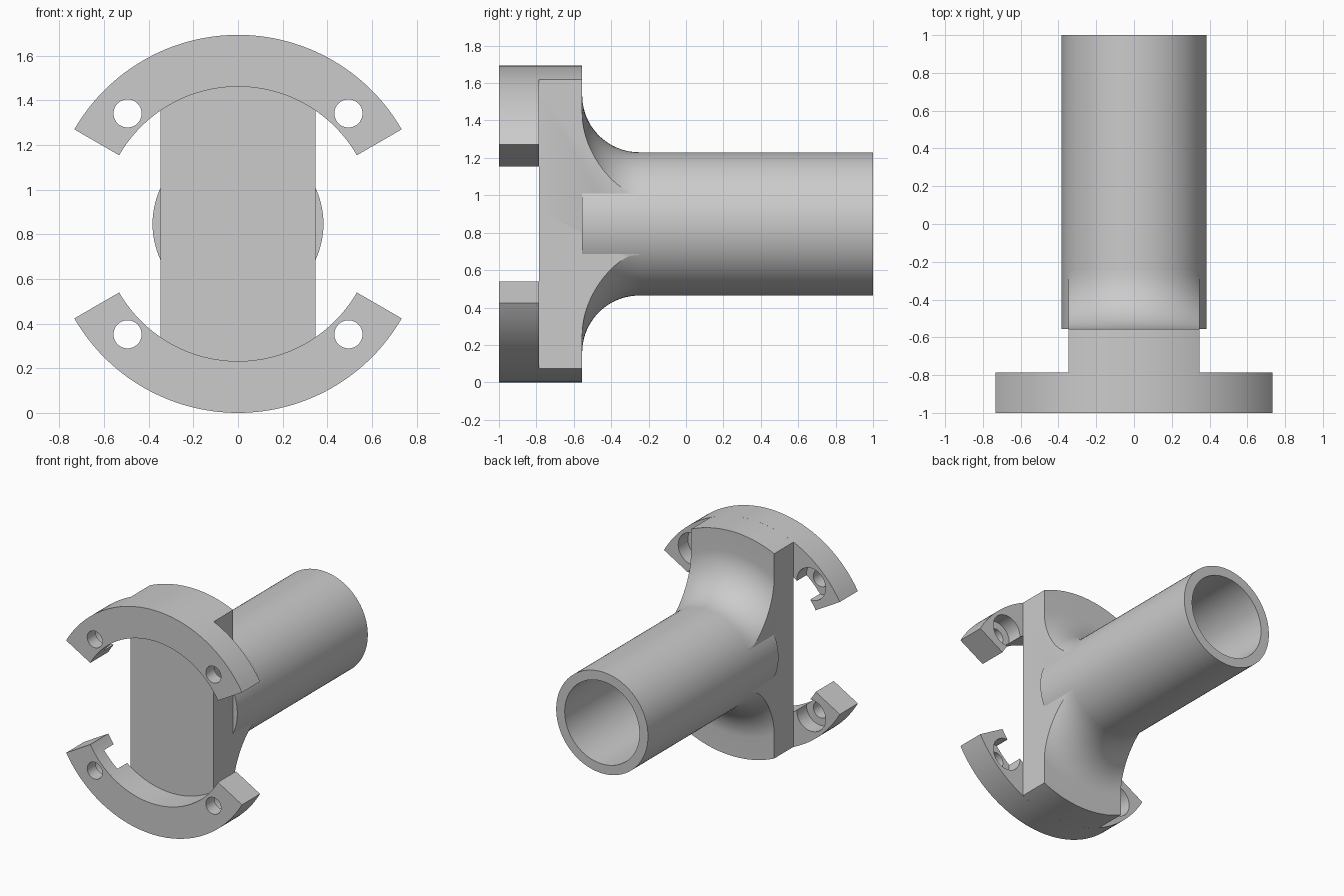
import bpy, bmesh
from math import sin, cos, pi, radians, sqrt
from mathutils import Vector, Matrix

if "Cube" in bpy.data.objects:
    bpy.data.objects.remove(bpy.data.objects["Cube"], do_unlink=True)

CZ = 0.847                       # height of the pipe axis
R_OUT, R_IN = 0.847, 0.615       # clamp arc radii
R_PIPE, R_BORE = 0.383, 0.312
FRONT, STEP, BACK = -1.0, -0.785, -0.555
HALF_W = 0.347                   # half width of the flange plate
FILLET = 0.305

grey = bpy.data.materials.new("grey")
grey.use_nodes = True
grey.diffuse_color = (0.6, 0.6, 0.6, 1)
grey.node_tree.nodes["Principled BSDF"].inputs["Base Color"].default_value = (0.6, 0.6, 0.6, 1)


def finish(bm, name):
    bmesh.ops.recalc_face_normals(bm, faces=bm.faces)
    mesh = bpy.data.meshes.new(name)
    bm.to_mesh(mesh)
    bm.free()
    obj = bpy.data.objects.new(name, mesh)
    bpy.context.collection.objects.link(obj)
    mesh.materials.append(grey)
    return obj


def activate(obj):
    bpy.ops.object.select_all(action='DESELECT')
    obj.select_set(True)
    bpy.context.view_layer.objects.active = obj


def smooth(obj):
    activate(obj)
    bpy.ops.object.shade_smooth_by_angle(angle=radians(30))


def revolve(profile, x=0, z=CZ, steps=96, closed=False):
    """Spin (radius, y) points about an axis parallel to y."""
    bm = bmesh.new()
    vs = [bm.verts.new((r, y, 0)) for r, y in profile]
    pairs = list(zip(vs, vs[1:])) + ([(vs[-1], vs[0])] if closed else [])
    edges = [bm.edges.new(p) for p in pairs]
    bmesh.ops.spin(bm, geom=vs + edges, cent=(0, 0, 0), axis=(0, 1, 0),
                   angle=2 * pi, steps=steps)
    bmesh.ops.remove_doubles(bm, verts=bm.verts, dist=1e-5)
    bmesh.ops.transform(bm, matrix=Matrix.Translation((x, 0, z)), verts=bm.verts)
    return bm


# Hollow pipe
pipe = finish(revolve([(R_PIPE, BACK), (R_PIPE, 1), (R_BORE, 1), (R_BORE, BACK)],
                      closed=True), "pipe")
smooth(pipe)

# Flange plate with a concave fillet, trimmed flat on both sides
end = BACK + FILLET
curve = [(R_PIPE + FILLET * (1 - sin(a)), end - FILLET * cos(a))
         for a in (i * pi / 40 for i in range(21))]
profile = [(0, STEP), (R_OUT, STEP), (R_OUT, BACK)] + curve
profile += [(0.34, end), (0.34, BACK), (0, BACK)]
bm = revolve(profile)
for side in (-1, 1):
    cut = bmesh.ops.bisect_plane(
        bm, geom=bm.verts[:] + bm.edges[:] + bm.faces[:], dist=1e-6,
        plane_co=(side * HALF_W, 0, 0), plane_no=(side, 0, 0), clear_outer=True)
    rim = [e for e in cut["geom_cut"] if isinstance(e, bmesh.types.BMEdge)]
    bmesh.ops.holes_fill(bm, edges=rim, sides=0)
smooth(finish(bm, "flange_plate"))


# Clamp arcs, each with two counterbored bolt holes
def clamp_arc(name, up):
    angles = [radians(30 + 120 * i / 64) for i in range(65)]
    outline = [(R_OUT * cos(a), R_OUT * sin(a)) for a in angles]
    outline += [(R_IN * cos(a), R_IN * sin(a)) for a in reversed(angles)]
    bm = bmesh.new()
    face = bm.faces.new([bm.verts.new((x, FRONT, CZ + up * z)) for x, z in outline])
    ext = bmesh.ops.extrude_face_region(bm, geom=[face])
    moved = [v for v in ext["geom"] if isinstance(v, bmesh.types.BMVert)]
    bmesh.ops.translate(bm, verts=moved, vec=Vector((0, STEP - FRONT, 0)))
    if not face.is_valid or len(bm.faces) < len(outline) + 2:
        bm.faces.new([v for v in bm.verts if v not in moved])
    arc = finish(bm, name)
    offset = 0.7 / sqrt(2)
    for side in (-1, 1):
        hole = [(0, -1.1), (0.063, -1.1), (0.063, -0.9), (0.12, -0.9), (0.12, -0.7), (0, -0.7)]
        cutter = finish(revolve(hole, side * offset, CZ + up * offset, 48), "bolt_cutter")
        cutter.hide_render = True
        mod = arc.modifiers.new("bolt_hole", 'BOOLEAN')
        mod.operation, mod.solver, mod.object = 'DIFFERENCE', 'EXACT', cutter
        activate(arc)
        bpy.ops.object.modifier_apply(modifier=mod.name)
        bpy.data.objects.remove(cutter, do_unlink=True)
    smooth(arc)


clamp_arc("upper_clamp_arc", 1)
clamp_arc("lower_clamp_arc", -1)
